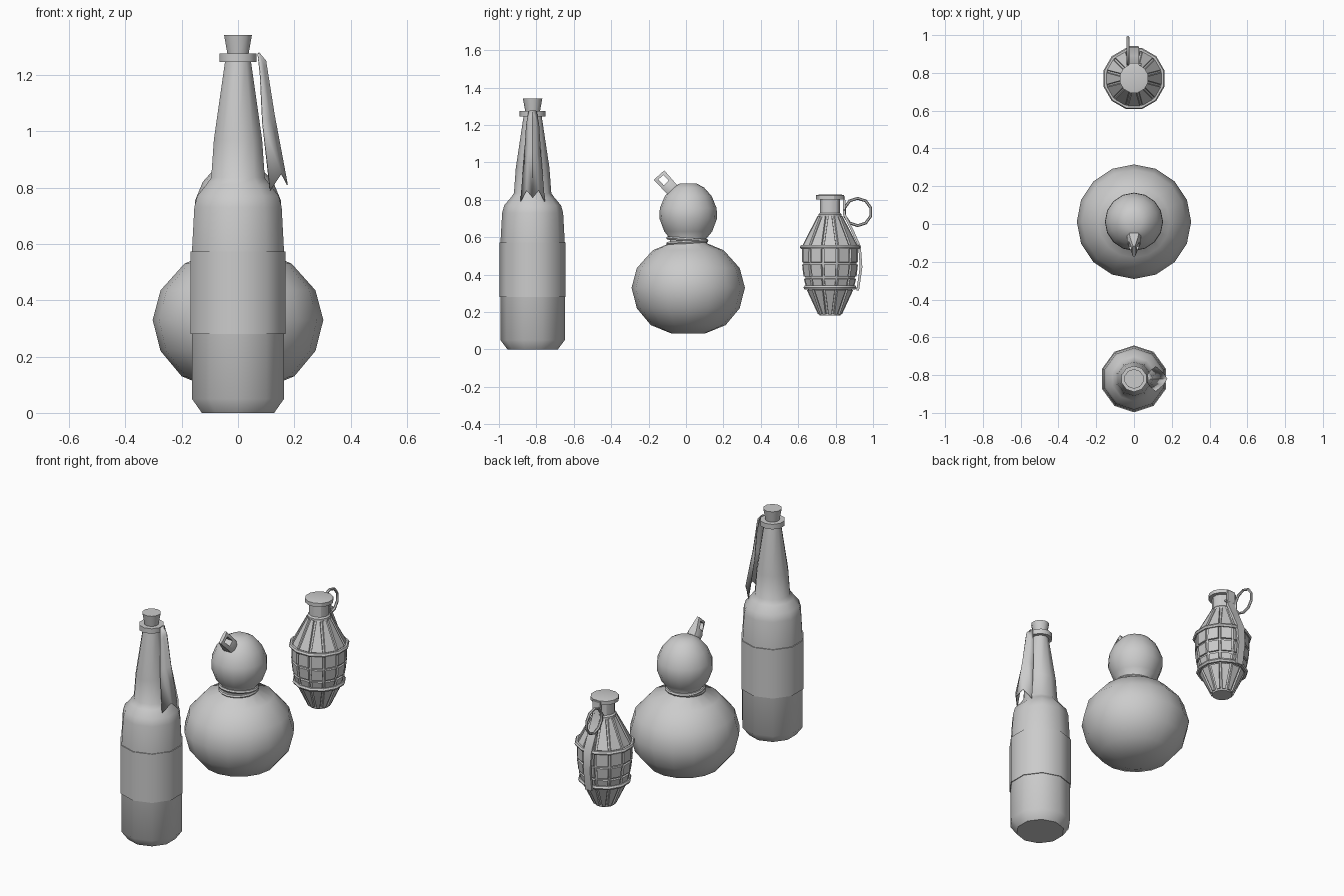
import bpy, bmesh, math
from mathutils import Vector, Matrix

if "Cube" in bpy.data.objects:
    bpy.data.objects.remove(bpy.data.objects["Cube"])


def finish(bm, name, angle=40):
    bmesh.ops.recalc_face_normals(bm, faces=bm.faces)
    me = bpy.data.meshes.new(name)
    bm.to_mesh(me)
    bm.free()
    ob = bpy.data.objects.new(name, me)
    bpy.context.collection.objects.link(ob)
    bpy.ops.object.select_all(action='DESELECT')
    ob.select_set(True)
    bpy.context.view_layer.objects.active = ob
    if angle:
        bpy.ops.object.shade_smooth_by_angle(angle=math.radians(angle))
    return ob


def loft(bm, rings, closed=False):
    vs = [[bm.verts.new(p) for p in r] for r in rings]
    n = len(vs[0])
    faces = []
    pairs = list(zip(vs, vs[1:])) + ([(vs[-1], vs[0])] if closed else [])
    for a, b in pairs:
        for i in range(n):
            j = (i + 1) % n
            faces.append(bm.faces.new((a[i], a[j], b[j], b[i])))
    if not closed:
        bm.faces.new(vs[0][::-1])
        bm.faces.new(vs[-1])
    return faces


def circle(r, z, n, y, phase):
    return [(r * math.cos(phase + 2 * math.pi * i / n),
             y + r * math.sin(phase + 2 * math.pi * i / n), z) for i in range(n)]


def lathe(name, prof, n, y, phase=math.pi / 2, angle=40):
    bm = bmesh.new()
    loft(bm, [circle(r, z, n, y, phase) for r, z in prof])
    return finish(bm, name, angle)


def torus(name, R, r, matrix, n, m=6, angle=40):
    bm = bmesh.new()
    rings = []
    for i in range(n):
        a = 2 * math.pi * i / n
        rings.append([matrix @ Vector(((R + r * math.cos(b)) * math.cos(a),
                                       (R + r * math.cos(b)) * math.sin(a), r * math.sin(b)))
                      for b in [2 * math.pi * k / m for k in range(m)]])
    loft(bm, rings, closed=True)
    return finish(bm, name, angle)


# Bottle: ten-sided body, label, lip and cork
BY = -0.82
lathe("bottle", [(0.135, 0), (0.172, 0.05), (0.172, 0.57), (0.163, 0.73), (0.152, 0.77),
                 (0.118, 0.81), (0.10, 0.835), (0.09, 0.97), (0.048, 1.25)], 10, BY)
lathe("bottle_label", [(0.17, 0.28), (0.177, 0.28), (0.177, 0.572), (0.168, 0.572)], 10, BY)
lathe("bottle_lip", [(0.04, 1.245), (0.069, 1.245), (0.069, 1.275), (0.04, 1.275)], 10, BY)
lathe("bottle_cork", [(0.037, 1.26), (0.052, 1.342)], 10, BY)

# Cloth strip hanging from the lip, folded about its middle with a ragged end
bm = bmesh.new()
rows = [  # half width, ridge x, ridge z, edge x, edge z
    (0.022, 0.075, 1.28, 0.072, 1.275),
    (0.035, 0.100, 1.25, 0.080, 1.20),
    (0.046, 0.130, 1.06, 0.088, 1.03),
    (0.066, 0.177, 0.81, 0.115, 0.79)]
grid = []
for k, (w, xr, zr, xe, ze) in enumerate(rows):
    row = []
    for t in (-1, -0.5, 0, 0.5, 1):
        s = abs(t)
        x, z = xr + (xe - xr) * s ** 1.5, zr + (ze - zr) * s
        if k == 3 and s == 0.5:
            z += 0.05
        row.append(bm.verts.new((x, BY + t * w, z)))
    grid.append(row)
for a, b in zip(grid, grid[1:]):
    for i in range(4):
        bm.faces.new((a[i], b[i], b[i + 1], a[i + 1]))
cloth = finish(bm, "cloth_strip", 40)
mod = cloth.modifiers.new("thickness", 'SOLIDIFY')
mod.thickness = 0.004

# Gourd: two swollen chambers joined at a narrow waist
GY = 0.012
lathe("gourd", [(0.09, 0.085), (0.20, 0.13), (0.275, 0.22), (0.303, 0.33), (0.275, 0.435),
                (0.19, 0.53), (0.10, 0.567), (0.095, 0.59), (0.128, 0.63), (0.154, 0.70),
                (0.152, 0.755), (0.125, 0.82), (0.085, 0.865), (0.045, 0.887)],
      16, GY, math.pi / 2, 60)
for i, (z, tilt) in enumerate(((0.574, 4), (0.588, -4))):
    torus("waist_cord_%d" % i, 0.103, 0.010,
          Matrix.Translation((0, GY - 0.005, z)) @ Matrix.Rotation(math.radians(tilt), 4, 'X'), 16)

# Stopper: round plug flattening into a pierced tab, tilted to the front
tilt = Matrix.Translation((0, -0.045, 0.822)) @ Matrix.Rotation(math.radians(42), 4, 'X')


def oval(rx, ry, z):
    return [tilt @ Vector((rx * math.cos(a), ry * max(-0.9, min(0.9, 1.25 * math.sin(a))), z))
            for a in [2 * math.pi * (i + 0.5) / 10 for i in range(10)]]


bm = bmesh.new()
loft(bm, [oval(0.038, 0.038, 0), oval(0.040, 0.040, 0.065), oval(0.010, 0.042, 0.148)])
stopper = finish(bm, "stopper", 40)
bm = bmesh.new()
bmesh.ops.create_cube(bm, size=1, matrix=tilt @ Matrix.Translation((0, 0, 0.112))
                      @ Matrix.Diagonal((0.3, 0.036, 0.042, 1)))
hole = finish(bm, "stopper_hole", 0)
hole.hide_render = True
hole.hide_set(True)
mod = stopper.modifiers.new("hole", 'BOOLEAN')
mod.operation, mod.object, mod.solver = 'DIFFERENCE', hole, 'EXACT'

# Segmented shell: twelve-sided lathe with each panel raised between grooves
SY = 0.77
P = math.pi / 12
bm = bmesh.new()
faces = loft(bm, [circle(r, z, 12, SY, P) for r, z in
                  [(0.055, 0.185), (0.122, 0.325), (0.137, 0.385), (0.146, 0.46),
                   (0.145, 0.55), (0.058, 0.715)]])
bmesh.ops.recalc_face_normals(bm, faces=bm.faces)
bmesh.ops.inset_individual(bm, faces=faces, thickness=0.007, depth=0)
bmesh.ops.inset_individual(bm, faces=faces, thickness=0.002, depth=0.009)
finish(bm, "segmented_shell", 20)
for name, R, z in (("upper_band", 0.155, 0.547), ("lower_band", 0.135, 0.33)):
    torus(name, R, 0.012, Matrix.Translation((0, SY, z)) @ Matrix.Rotation(P, 4, 'Z'), 12, 6)
lathe("shell_base", [(0.05, 0.18), (0.057, 0.18), (0.057, 0.196), (0.05, 0.196)], 12, SY, P)
lathe("shell_neck", [(0.064, 0.70), (0.064, 0.722), (0.056, 0.73), (0.056, 0.81)], 12, SY, P, 30)
lathe("neck_cap", [(0.070, 0.802), (0.078, 0.802), (0.078, 0.824), (0.06, 0.828)], 12, SY, P, 30)

# Lever following the shell, swept as a flat strip
bm = bmesh.new()
path = [(0.80, 0.82), (0.845, 0.815), (0.845, 0.725), (0.885, 0.645), (0.928, 0.55),
        (0.936, 0.44), (0.918, 0.315)]
rings = []
for i, (y, z) in enumerate(path):
    a, b = path[max(i - 1, 0)], path[min(i + 1, len(path) - 1)]
    d = Vector((b[0] - a[0], b[1] - a[1])).normalized() * 0.007
    w = 0.026 if i < 5 else 0.022
    rings.append([(s * w, y - d.y * t, z + d.x * t) for s, t in
                  ((-1, -1), (1, -1), (1, 1), (-1, 1))])
loft(bm, rings)
finish(bm, "lever", 30)

# Pull ring and its pin
turn = Matrix.Rotation(math.pi / 2, 4, 'Y')
torus("pull_ring", 0.073, 0.008, Matrix.Translation((-0.032, 0.918, 0.735)) @ turn, 10, 6)
bm = bmesh.new()
bmesh.ops.create_cone(bm, cap_ends=True, segments=6, radius1=0.007, radius2=0.007, depth=0.08,
                      matrix=Matrix.Translation((0, 0.845, 0.745)) @ turn)
finish(bm, "ring_pin", 30)
